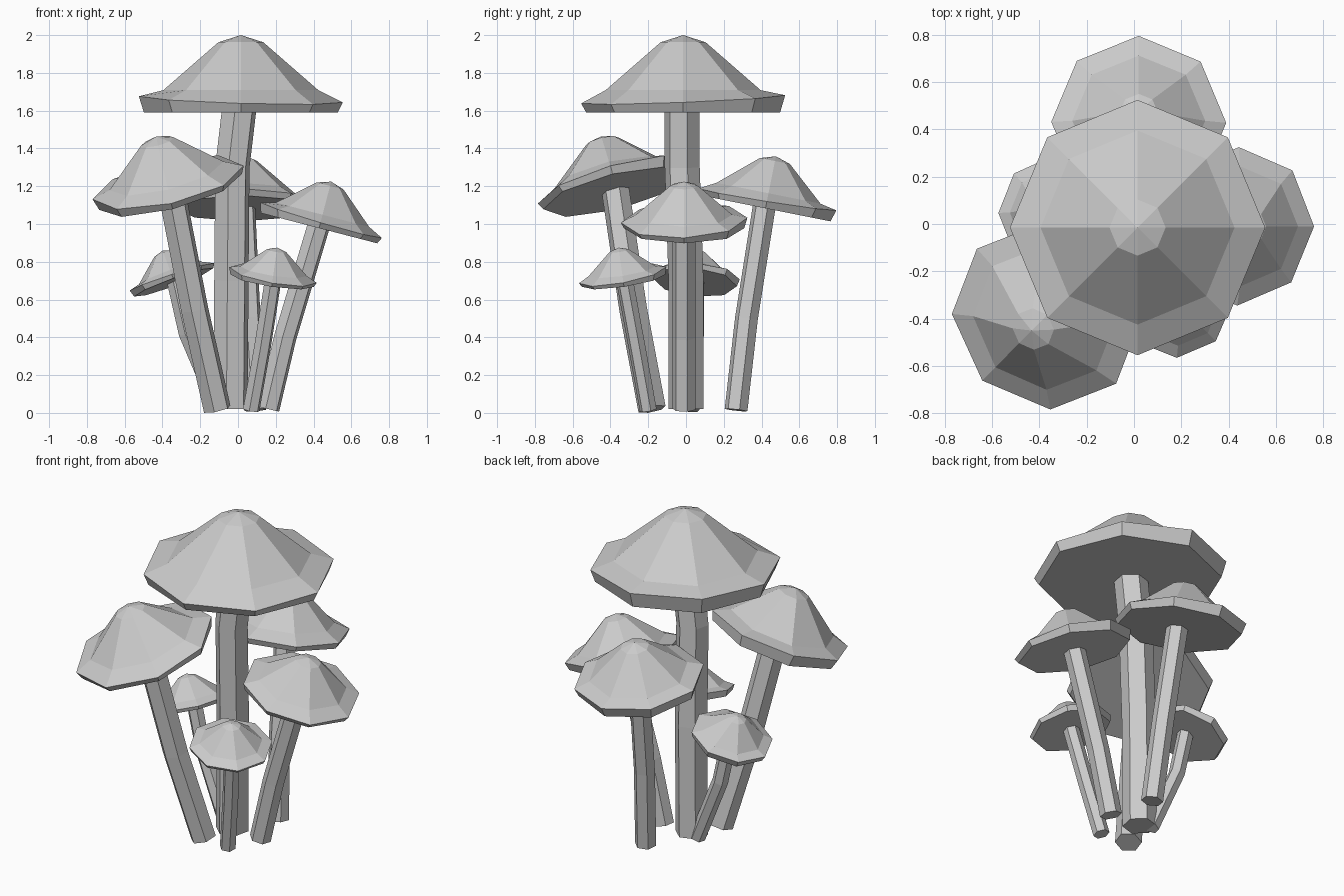
import bpy, bmesh, math
from mathutils import Vector

cube = bpy.data.objects.get("Cube")
if cube:
    bpy.data.objects.remove(cube, do_unlink=True)

grey = bpy.data.materials.new("pale_grey")
grey.use_nodes = True
grey.diffuse_color = (0.6, 0.6, 0.6, 1)
grey.node_tree.nodes["Principled BSDF"].inputs["Base Color"].default_value = (0.6, 0.6, 0.6, 1)


def finish(bm, name):
    bmesh.ops.recalc_face_normals(bm, faces=bm.faces[:])
    mesh = bpy.data.meshes.new(name)
    bm.to_mesh(mesh)
    bm.free()
    mesh.materials.append(grey)
    obj = bpy.data.objects.new(name, mesh)
    bpy.context.collection.objects.link(obj)
    return obj


def bridge(bm, a, b):
    n = len(a)
    for i in range(n):
        j = (i + 1) % n
        bm.faces.new((a[i], a[j], b[j], b[i]))


# Cap profile (radius, height) for a rim of radius 1: underside, rim, shoulder, crown
PROFILE = [(0.95, -0.13), (1.0, 0.0), (0.76, 0.09), (0.22, 0.56)]
APEX = 0.63
SIDES = 8


def make_cap(name, centre, radius, slope):
    """Octagonal cap; slope is the rise of its rim along x and y."""
    bm = bmesh.new()
    rings = []
    for level, (r, h) in enumerate(PROFILE):
        ring = []
        for i in range(SIDES):
            a = math.tau * i / SIDES
            x, y = r * math.cos(a), r * math.sin(a)
            wobble = 0.04 * y - 0.03 * x if level == 1 else 0
            ring.append(bm.verts.new((x, y, h + wobble)))
        rings.append(ring)
    for low, high in zip(rings, rings[1:]):
        bridge(bm, low, high)
    top = bm.verts.new((0, 0, APEX))
    for i in range(SIDES):
        bm.faces.new((rings[-1][i], rings[-1][(i + 1) % SIDES], top))
    bm.faces.new(rings[0][::-1])
    cap = finish(bm, name)
    normal = Vector((-slope[0], -slope[1], 1)).normalized()
    cap.rotation_mode = 'QUATERNION'
    cap.rotation_quaternion = Vector((0, 0, 1)).rotation_difference(normal)
    cap.location = centre
    cap.scale = (radius,) * 3


def make_stem(name, path, radius):
    """Six-sided stalk swept along a few points, with ends square to the path."""
    pts = [Vector(p) for p in path]
    bm = bmesh.new()
    rings = []
    for k, p in enumerate(pts):
        along = pts[min(k + 1, len(pts) - 1)] - pts[max(k - 1, 0)]
        turn = Vector((0, 0, 1)).rotation_difference(along)
        rings.append([bm.verts.new(p + turn @ Vector((
            radius * math.cos(math.tau * i / 6 + 0.3),
            radius * math.sin(math.tau * i / 6 + 0.3), 0))) for i in range(6)])
    for low, high in zip(rings, rings[1:]):
        bridge(bm, low, high)
    bm.faces.new(rings[0][::-1])
    bm.faces.new(rings[-1])
    finish(bm, name)


# name, cap centre, cap radius, cap slope, stem points, stem radius
MUSHROOMS = [
    ("tall", (0.015, -0.015, 1.66), 0.54, (0, 0),
     [(-0.04, 0, 0.02), (-0.035, 0, 0.7), (-0.03, -0.02, 1.3), (0.01, -0.02, 1.64)], 0.095),
    ("front_right", (-0.37, -0.39, 1.22), 0.41, (0.26, 0.25),
     [(-0.11, -0.18, 0.02), (-0.23, -0.28, 0.55), (-0.36, -0.38, 1.22)], 0.075),
    ("back", (0.02, 0.43, 1.13), 0.37, (0, -0.2),
     [(0.09, 0.265, 0.015), (0.06, 0.32, 0.5), (0.03, 0.42, 1.13)], 0.062),
    ("left", (0.44, -0.01, 1.02), 0.335, (-0.26, 0),
     [(0.16, -0.01, 0.02), (0.25, -0.01, 0.4), (0.43, -0.01, 1.0)], 0.062),
    ("small_front", (0.185, -0.335, 0.73), 0.235, (-0.15, 0.15),
     [(0.07, -0.2, 0.015), (0.13, -0.26, 0.35), (0.19, -0.33, 0.73)], 0.046),
    ("small_right", (-0.35, 0.05, 0.72), 0.235, (0.36, -0.1),
     [(-0.1, 0.03, 0.02), (-0.27, 0.05, 0.42), (-0.34, 0.05, 0.73)], 0.046),
]

for name, centre, cap_radius, slope, path, stem_radius in MUSHROOMS:
    make_cap(name + "_cap", centre, cap_radius, slope)
    make_stem(name + "_stem", path, stem_radius)
